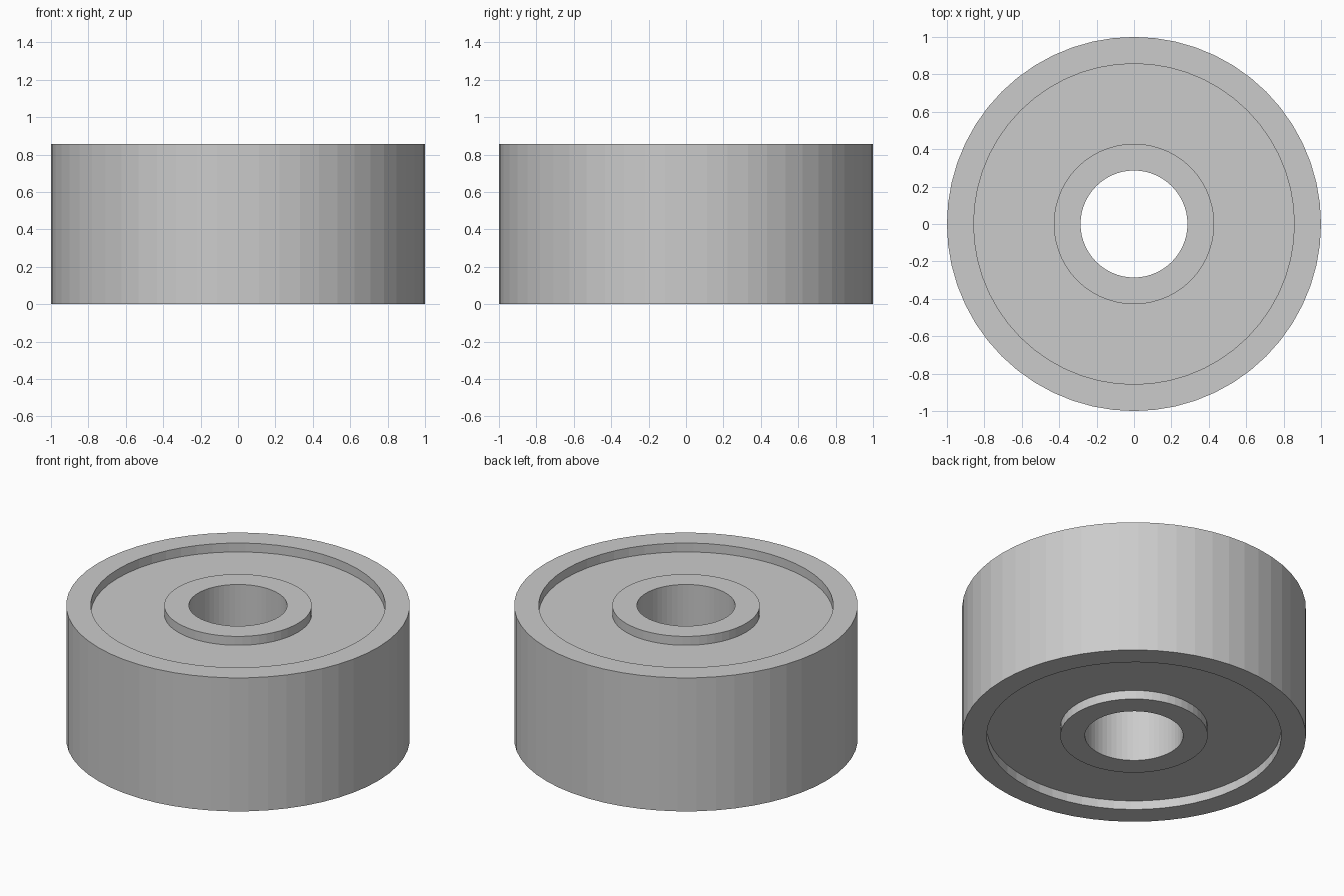
import bpy, bmesh, math

cube = bpy.data.objects.get("Cube")
if cube:
    bpy.data.objects.remove(cube, do_unlink=True)

SEGMENTS = 56
HEIGHT = 0.857
RECESS = 0.057
BORE, HUB, RIM, OUTER = 0.286, 0.429, 0.857, 1.0

# Plain grey finish
grey = bpy.data.materials.new("light_grey")
grey.use_nodes = True
colour = (0.6, 0.6, 0.6, 1)
grey.diffuse_color = colour
grey.node_tree.nodes["Principled BSDF"].inputs["Base Color"].default_value = colour

# Half section of the upper side, then mirrored to the underside
upper = [(BORE, HEIGHT), (HUB, HEIGHT), (HUB, HEIGHT - RECESS),
         (RIM, HEIGHT - RECESS), (RIM, HEIGHT), (OUTER, HEIGHT)]
profile = upper + [(r, HEIGHT - z) for r, z in reversed(upper)]


def lathe(name, section, material):
    """Revolve a closed radius/height section around the z axis."""
    bm = bmesh.new()
    rings = []
    for i in range(SEGMENTS):
        a = math.tau * i / SEGMENTS
        rings.append([bm.verts.new((r * math.cos(a), r * math.sin(a), z))
                      for r, z in section])
    for i, ring in enumerate(rings):
        following = rings[(i + 1) % SEGMENTS]
        for j in range(len(section)):
            k = (j + 1) % len(section)
            bm.faces.new((ring[j], ring[k], following[k], following[j]))
    bmesh.ops.recalc_face_normals(bm, faces=bm.faces)
    mesh = bpy.data.meshes.new(name)
    bm.to_mesh(mesh)
    bm.free()
    mesh.materials.append(material)
    obj = bpy.data.objects.new(name, mesh)
    bpy.context.collection.objects.link(obj)
    return obj


# Ring with bore, raised hub and rim on both sides
lathe("bearing_ring", profile, grey)
